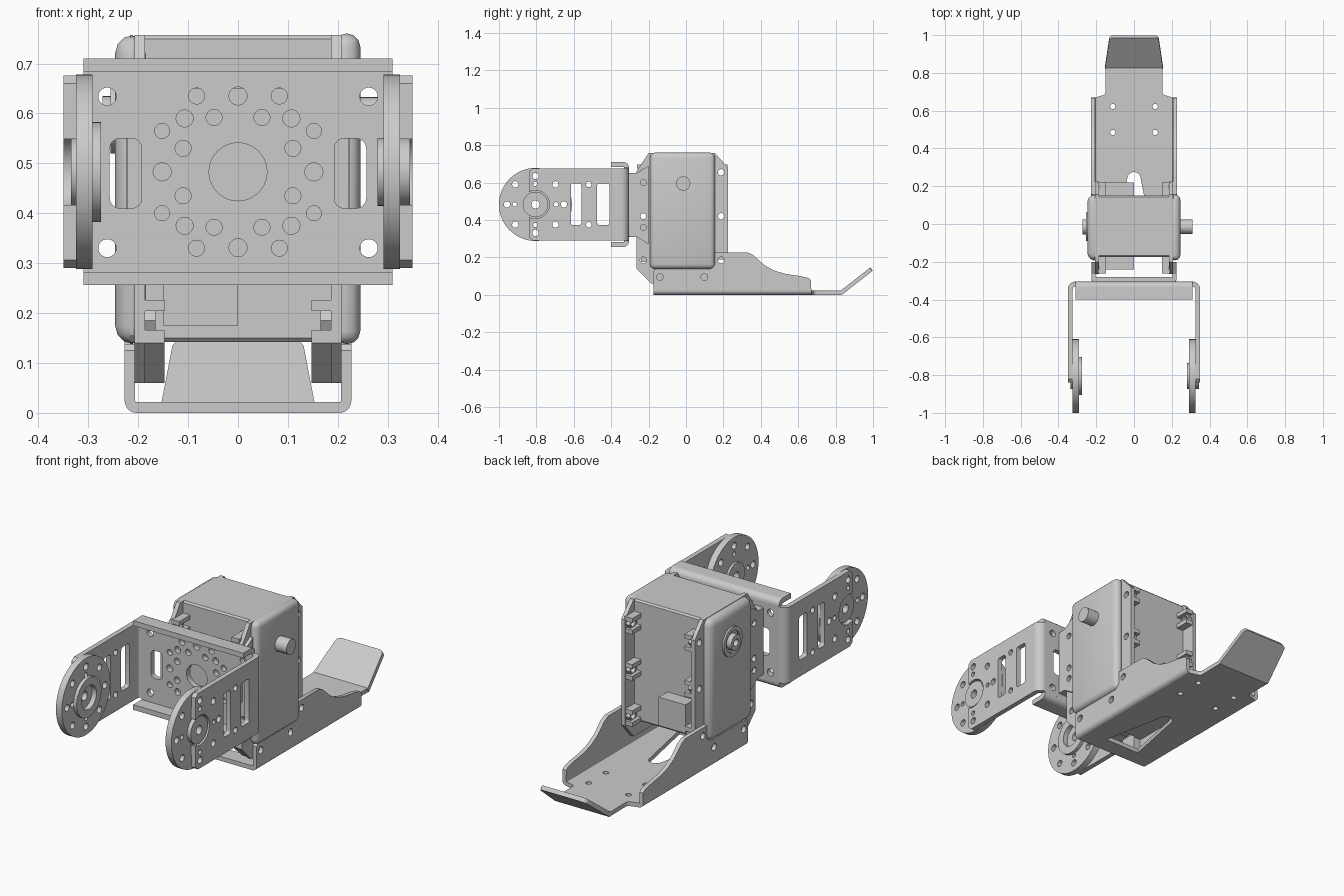
import bpy, bmesh
from math import sin, cos, pi, radians
from mathutils import Matrix, Vector

if "Cube" in bpy.data.objects:
    bpy.data.objects.remove(bpy.data.objects["Cube"])

AXES = {  # local (a, b, depth) to world
    'x': Matrix(((0, 0, 1, 0), (1, 0, 0, 0), (0, 1, 0, 0), (0, 0, 0, 1))),
    'y': Matrix(((1, 0, 0, 0), (0, 0, -1, 0), (0, 1, 0, 0), (0, 0, 0, 1))),
    'z': Matrix.Identity(4)}


def finish(name, bm):
    bmesh.ops.remove_doubles(bm, verts=bm.verts, dist=1e-5)
    bmesh.ops.recalc_face_normals(bm, faces=bm.faces)
    me = bpy.data.meshes.new(name)
    bm.to_mesh(me)
    bm.free()
    ob = bpy.data.objects.new(name, me)
    bpy.context.collection.objects.link(ob)
    return ob


def arc(a, b, r, start, end, n=8):
    return [(a + r * cos(radians(start + (end - start) * i / n)),
             b + r * sin(radians(start + (end - start) * i / n))) for i in range(n + 1)]


def circ(a, b, r, n=24):
    return arc(a, b, r, 0, 360, n)[:-1]


def rrect(a0, a1, b0, b1, r):
    return (arc(a1 - r, b1 - r, r, 0, 90, 4) + arc(a0 + r, b1 - r, r, 90, 180, 4)
            + arc(a0 + r, b0 + r, r, 180, 270, 4) + arc(a1 - r, b0 + r, r, 270, 360, 4))


def plate(name, axis, lo, hi, outline, holes=(), place=None):
    """Flat outline with holes, filled as a 2D curve and given thickness from lo to hi."""
    lo, hi = min(lo, hi), max(lo, hi)
    cu = bpy.data.curves.new(name, 'CURVE')
    cu.dimensions, cu.fill_mode, cu.extrude = '2D', 'BOTH', (hi - lo) / 2
    for loop in [outline, *holes]:
        sp = cu.splines.new('POLY')
        sp.points.add(len(loop) - 1)
        for p, (a, b) in zip(sp.points, loop):
            p.co = (a, b, 0, 1)
        sp.use_cyclic_u = True
    tmp = bpy.data.objects.new(name, cu)
    bpy.context.collection.objects.link(tmp)
    bpy.context.view_layer.update()
    me = bpy.data.meshes.new_from_object(tmp.evaluated_get(bpy.context.evaluated_depsgraph_get()))
    bm = bmesh.new()
    bm.from_mesh(me)
    bpy.data.objects.remove(tmp)
    bpy.data.curves.remove(cu)
    bpy.data.meshes.remove(me)
    mid = (lo + hi) / 2 * (-1 if axis == 'y' else 1)
    m = place or AXES[axis] @ Matrix.Translation((0, 0, mid))
    bmesh.ops.transform(bm, matrix=m, verts=bm.verts)
    return finish(name, bm)


def box(name, x, y, z, bevel=0.0, seg=3):
    bm = bmesh.new()
    bmesh.ops.create_cube(bm, size=1)
    for v in bm.verts:
        v.co = Vector([(r[0] + r[1]) / 2 + c * (r[1] - r[0]) for c, r in zip(v.co, (x, y, z))])
    if bevel:
        bmesh.ops.bevel(bm, geom=bm.edges[:], offset=bevel, segments=seg, profile=0.5, affect='EDGES')
    return finish(name, bm)


# Yoke base plate with its hole pattern
C = 0.483
holes = [circ(0, C, .068, 40)]
for s in (-1, 1):
    holes.append(rrect(s * .225 - .032, s * .225 + .032, .41, .55, .02))
    holes += [circ(s * .262, z, .018) for z in (.33, .634)]
    holes += [circ(s * .152, C, .018), circ(s * .107, .59, .017), circ(s * .107, .375, .017),
              circ(s * .083, .635, .016), circ(s * .083, .33, .016),
              circ(s * .152, .565, .015), circ(s * .152, .4, .015), circ(0, C + s * .152, .018)]
holes += [circ(a, b, .016) for a, b in
          ((.048, .592), (-.048, .592), (-.048, .372), (.048, .372),
           (.11, .435), (-.11, .435), (.11, .53), (-.11, .53))]
plate("yoke_base", 'y', -.332, -.305, rrect(-.31, .31, .285, .68, .002), holes)
plate("yoke_centre_ring", 'y', -.332, -.305, circ(0, C, .068, 40), [circ(0, C, .058, 40)])

# Folded flanges along the top and bottom of the yoke base
for name, s in (("top", 1), ("bottom", -1)):
    prof = arc(-.335, .197, .03, 0, 90) + [(-.40, .227), (-.40, .201), (-.332, .201), (-.332, .197)]
    plate(f"yoke_{name}_flange", 'x', -.31, .31, [(y, C + s * z) for y, z in prof])

# Yoke arms, bends and horn discs
DY, DZ = -.805, .483
ring = [circ(DY + .152 * cos(i * pi / 4), DZ + .152 * sin(i * pi / 4), .017) for i in range(8)]
inner = [circ(DY + .11 * cos(i * pi / 2), DZ + .11 * sin(i * pi / 2), .012) for i in range(4)]
arm = [(-.345, .29), (-.345, .676), (-.82, .676), (-.84, .66)] \
    + arc(DY, DZ, .075, 118, -118, 24) + [(-.84, .306), (-.82, .29)]
arm_holes = [ring[i] for i in (0, 1, 2, 6, 7)] + [inner[0], inner[1], inner[3]]
arm_holes += [circ(-.52, z, .015) for z in (.375, .59)]
arm_holes += [rrect(a, b, .373, .596, .012) for a, b in ((-.615, -.56), (-.475, -.41))]
for side, s in (("right", 1), ("left", -1)):
    plate(f"{side}_arm", 'x', s * .325, s * .35, arm, arm_holes)
    bend = arc(.31, -.345, .04, 0, 90) + arc(.31, -.345, .014, 90, 0)
    plate(f"{side}_arm_bend", 'z', .29, .676, [(s * a, b) for a, b in bend])
    bore = .022 if s > 0 else .06
    plate(f"{side}_horn_disc", 'x', s * .292, s * .325, circ(DY, DZ, .195, 64),
          ring + inner + [circ(DY, DZ, bore)])
plate("right_horn_hub", 'x', .28, .345, circ(DY, DZ, .068, 40), [circ(DY, DZ, .022)])
plate("left_horn_boss", 'x', -.292, -.275, circ(DY, DZ, .1, 40), [circ(DY, DZ, .06)])
plate("left_horn_hub", 'x', -.335, -.3, circ(DY, DZ, .068, 40), [circ(DY, DZ, .022)])

# Bracket joining the yoke to the motor
plate("link_base", 'y', -.305, -.28, rrect(-.222, .222, .31, .65, .004))
for s in (-1, 1):
    plate("link_ear", 'x', s * .205, s * .224,
          [(-.3, .31), (-.3, .65), (-.265, .65), (-.2, .69), (-.2, .27), (-.265, .31)],
          [circ(-.228, z, .016) for z in (.36, .42, .6)])

# Motor case, covers and shafts
box("motor_core", (-.205, .215), (-.175, .15), (.142, .757), .008, 1)
box("right_cover", (.19, .245), (-.192, .155), (.138, .76), .026)
box("left_cover", (-.246, -.18), (-.192, .155), (.138, .757), .036)
plate("output_shaft", 'x', .24, .31, circ(-.015, .595, .038))
plate("idler_ring", 'x', -.255, -.24, circ(-.015, .595, .075, 32), [circ(-.015, .595, .055)])
plate("idler_hub", 'x', -.272, -.24, circ(-.015, .595, .04), [circ(-.015, .595, .018)])
box("back_socket", (-.15, 0), (.14, .22), (.19, .335))
box("front_socket", (-.15, 0), (-.24, -.17), (.175, .32))

# Mounting rails on the four upright corners of the motor
rail = [(-.265, .14), (-.265, .66), (-.2, .757), (.155, .757), (.225, .68), (.225, .14), (.155, .06), (-.185, .06)]
for s in (-1, 1):
    plate("mount_rail", 'x', s * .186, s * .207, rail,
          [circ(y, z, .017) for y in (-.228, .188) for z in (.185, .42, .655)])
    for y0, y1 in ((-.262, -.17), (.14, .222)):
        yc = -.228 if y0 < 0 else .188
        for z in (.185, .42, .655):
            for dz in (-.03, .03):
                box("rail_lug", tuple(sorted((s * .147, s * .19))), (y0, y1),
                    (z + dz - .011, z + dz + .011))
            plate("rail_nut", 'x', s * .165, s * .188, circ(yc, z, .03, 6), [circ(yc, z, .017)])
    plate("rail_foot", 'x', s * .147, s * .207, [(-.262, .14), (-.262, .16), (-.175, .16), (-.175, .06)])

# Foot floor, bent edges, side walls and raised toe
floor = [(-.204, -.175), (.204, -.175)] + [(.204, .67)] + arc(.17, .70, .02, 270, 180, 5) \
    + [(.152, .832), (-.152, .832)] + arc(-.17, .70, .02, 0, -90, 5) + [(-.204, .67)]
opening = arc(0, .24, .035, 10, 170, 10) + [(-.1, -.09), (.1, -.09)]
plate("foot_floor", 'z', 0, .022, floor,
      [opening] + [circ(x, y, .014) for x in (-.112, .112) for y in (.485, .622)])
wall = [(-.175, .024), (-.175, .125), (-.165, .137), (.13, .137), (.155, .16), (.155, .226), (.33, .226),
        (.36, .212), (.42, .158), (.47, .13), (.53, .112), (.61, .1), (.655, .09), (.668, .078), (.67, .024)]
for side, s in (("right", 1), ("left", -1)):
    plate(f"foot_{side}_wall", 'x', s * .206, s * .227, wall,
          [circ(y, .095, .018) for y in (-.14, .098)] + [circ(.188, .185, .017)])
    edge = arc(.203, .024, .024, 0, -90) + arc(.203, .024, .003, -90, 0, 3)
    plate(f"foot_{side}_bend", 'y', -.175, .67, [(s * a, b) for a, b in edge])
toe = [(-.154, -.004), (.154, -.004)] + arc(.107, .181, .025, 10, 90, 5) + arc(-.107, .181, .025, 90, 170, 5)
plate("foot_toe", 'z', -.011, .011, toe,
      place=Matrix.Translation((0, .83, .011)) @ Matrix.Rotation(radians(38), 4, 'X'))

# Smooth the round surfaces, keep hard edges
bpy.ops.object.select_all(action='SELECT')
bpy.context.view_layer.objects.active = bpy.context.selected_objects[0]
bpy.ops.object.shade_smooth_by_angle(angle=radians(30))
